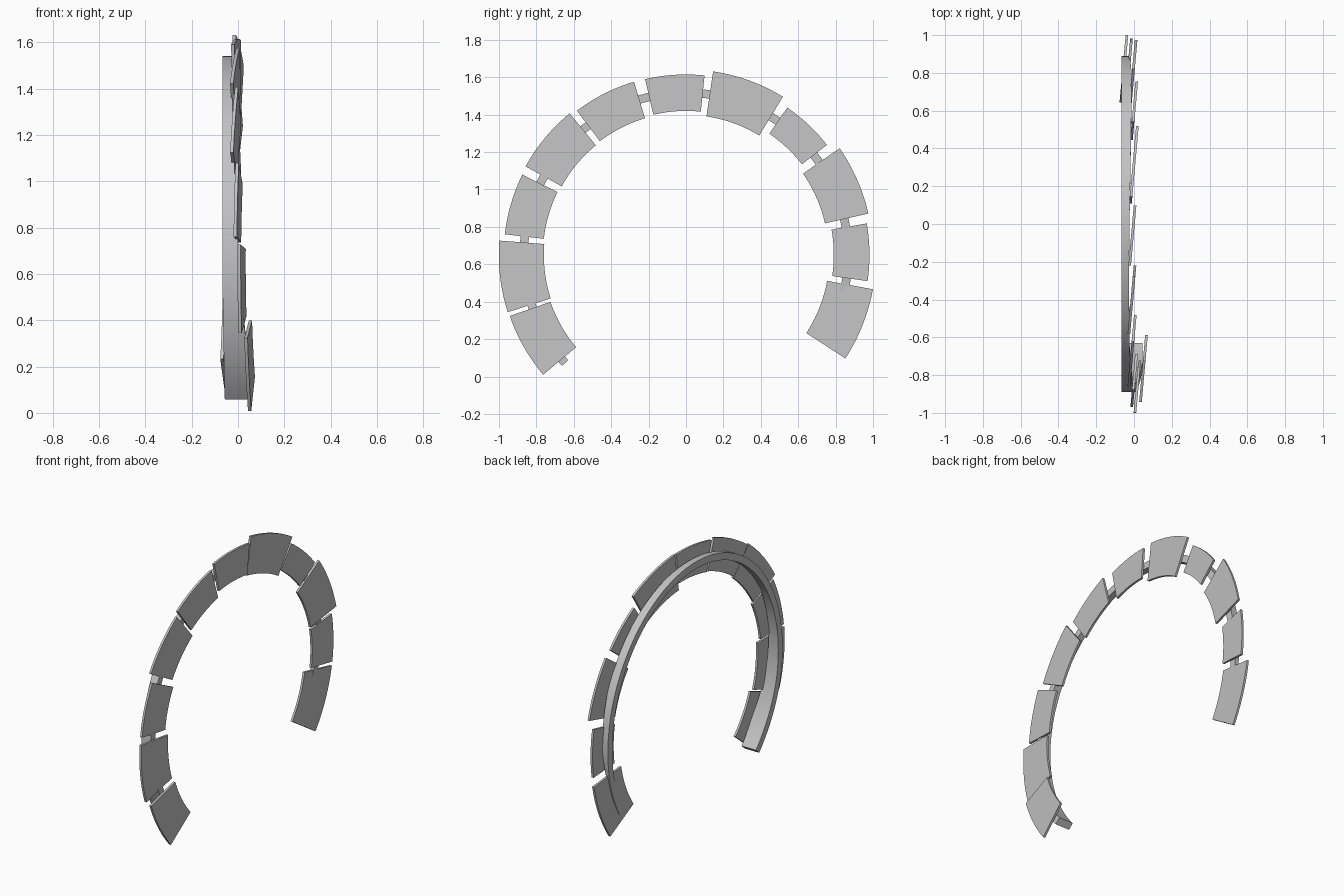
import bpy, bmesh, math

if "Cube" in bpy.data.objects:
    bpy.data.objects.remove(bpy.data.objects["Cube"])

CENTRE_Z = 0.65      # height of the arc's centre
LEAN = 0.09          # sideways slope of every plate
HALF = 0.007         # half plate thickness

grey = bpy.data.materials.new("plain_grey")
grey.use_nodes = True
grey.diffuse_color = (0.55, 0.55, 0.55, 1)
grey.node_tree.nodes["Principled BSDF"].inputs["Base Color"].default_value = grey.diffuse_color


def sweep(name, start, end, steps, section):
    """Sweep a four-point (x, radius) section along an arc, angles in degrees."""
    bm = bmesh.new()
    rings = []
    for i in range(steps + 1):
        deg = start + (end - start) * i / steps
        a = math.radians(deg)
        rings.append([bm.verts.new((x, r * math.cos(a), CENTRE_Z + r * math.sin(a)))
                      for x, r in section(deg)])
    for a, b in zip(rings, rings[1:]):
        for k in range(4):
            n = (k + 1) % 4
            bm.faces.new((a[k], a[n], b[n], b[k]))
    bm.faces.new(rings[0])
    bm.faces.new(rings[-1])
    bmesh.ops.recalc_face_normals(bm, faces=bm.faces)
    mesh = bpy.data.meshes.new(name)
    bm.to_mesh(mesh)
    bm.free()
    mesh.materials.append(grey)
    obj = bpy.data.objects.new(name, mesh)
    bpy.context.collection.objects.link(obj)
    bpy.ops.object.select_all(action='DESELECT')
    obj.select_set(True)
    bpy.context.view_layer.objects.active = obj
    bpy.ops.object.shade_smooth_by_angle(angle=math.radians(30))
    return obj


# Plates: start angle, end angle, inner radius, outer radius, sideways offset
plates = [
    (220, 199.1, 0.767, 0.997, 0.050),
    (197.8, 175.6, 0.760, 1.001, 0.016),
    (173.5, 153.9, 0.765, 0.975, 0.000),
    (151.1, 129.4, 0.759, 0.980, -0.010),
    (127.1, 106.7, 0.763, 0.967, -0.010),
    (103.1, 84.1, 0.770, 0.965, -0.008),
    (81.6, 58.5, 0.749, 0.992, -0.002),
    (55.5, 38, 0.787, 0.956, 0.000),
    (34.8, 12.8, 0.762, 1.000, -0.004),
    (9.9, -8.2, 0.790, 0.981, -0.022),
    (-10.4, -33, 0.767, 1.016, -0.053),
]

rail_points = []
for i, (start, end, inner, outer, offset) in enumerate(plates):
    mid = math.radians((start + end) / 2)
    mid_y = math.cos(mid) * (inner + outer) / 2

    def plate_section(deg):
        c = math.cos(math.radians(deg))
        lean = lambda r: offset + LEAN * (r * c - mid_y)
        return [(lean(inner) - HALF, inner), (lean(inner) + HALF, inner),
                (lean(outer) + HALF, outer), (lean(outer) - HALF, outer)]

    sweep(f"plate_{i + 1}", start, end, 10, plate_section)
    rail_points.append((math.degrees(mid), offset - 0.005 - 0.012 * max(0, math.sin(mid))))


# Rail behind the plates, following their sideways offset
def rail_side(deg):
    if deg >= rail_points[0][0]:
        return rail_points[0][1]
    for (a0, x0), (a1, x1) in zip(rail_points, rail_points[1:]):
        if deg >= a1:
            return x0 + (x1 - x0) * (deg - a0) / (a1 - a0)
    return rail_points[-1][1]


def rail_section(deg):
    back = -0.066 + 0.009 * max(0, (deg - 190) / 32)
    front = rail_side(deg)
    return [(back, 0.845), (front, 0.845), (front, 0.89), (back, 0.89)]


sweep("rail", 221.8, -32, 90, rail_section)
